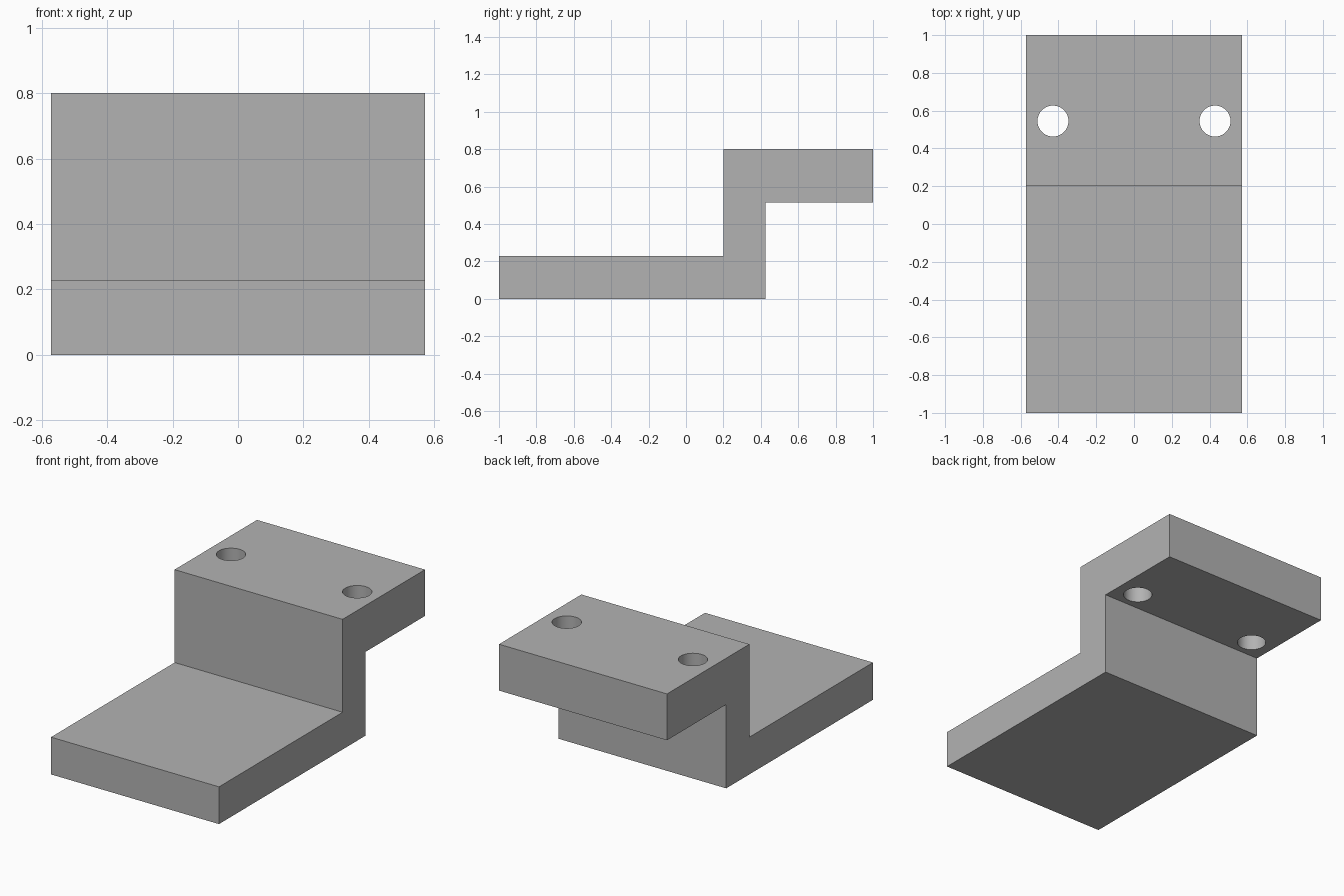
import bpy
import bmesh

HALF_WIDTH = 0.571
HOLE_X, HOLE_Y, HOLE_RADIUS = 0.429, 0.545, 0.082

default_cube = bpy.data.objects.get("Cube")
if default_cube:
    bpy.data.objects.remove(default_cube, do_unlink=True)

# Plain grey finish
grey = bpy.data.materials.new("plain grey")
grey.use_nodes = True
colour = (0.45, 0.45, 0.45, 1)
grey.diffuse_color = colour
grey.node_tree.nodes["Principled BSDF"].inputs["Base Color"].default_value = colour

# Stepped bracket: side profile (y, z) extruded across x
profile = [(-1, 0), (0.425, 0), (0.425, 0.515), (1, 0.515),
           (1, 0.8), (0.2, 0.8), (0.2, 0.229), (-1, 0.229)]
bm = bmesh.new()
side = bm.faces.new([bm.verts.new((-HALF_WIDTH, y, z)) for y, z in profile])
extruded = bmesh.ops.extrude_face_region(bm, geom=[side])["geom"]
bmesh.ops.translate(bm, vec=(2 * HALF_WIDTH, 0, 0),
                    verts=[v for v in extruded if isinstance(v, bmesh.types.BMVert)])
bmesh.ops.recalc_face_normals(bm, faces=bm.faces)
mesh = bpy.data.meshes.new("stepped_bracket")
bm.to_mesh(mesh)
bm.free()
mesh.materials.append(grey)
bracket = bpy.data.objects.new("stepped_bracket", mesh)
bpy.context.collection.objects.link(bracket)
bpy.context.view_layer.objects.active = bracket

# Screw holes through the raised shelf
for name, sign in (("left", 1), ("right", -1)):
    bpy.ops.mesh.primitive_cylinder_add(vertices=64, radius=HOLE_RADIUS, depth=0.5,
                                        location=(sign * HOLE_X, HOLE_Y, 0.66))
    cutter = bpy.context.object
    cutter.name = name + "_hole_cutter"
    cutter.hide_render = True
    cutter.data.materials.append(grey)
    bpy.context.view_layer.objects.active = bracket
    cut = bracket.modifiers.new(name + "_hole", 'BOOLEAN')
    cut.operation = 'DIFFERENCE'
    cut.solver = 'EXACT'
    cut.object = cutter
    bpy.ops.object.modifier_apply(modifier=cut.name)
    bpy.data.objects.remove(cutter, do_unlink=True)

# Smooth hole walls, crisp outer edges
bpy.ops.object.select_all(action='DESELECT')
bracket.select_set(True)
bpy.context.view_layer.objects.active = bracket
bpy.ops.object.shade_smooth_by_angle()
